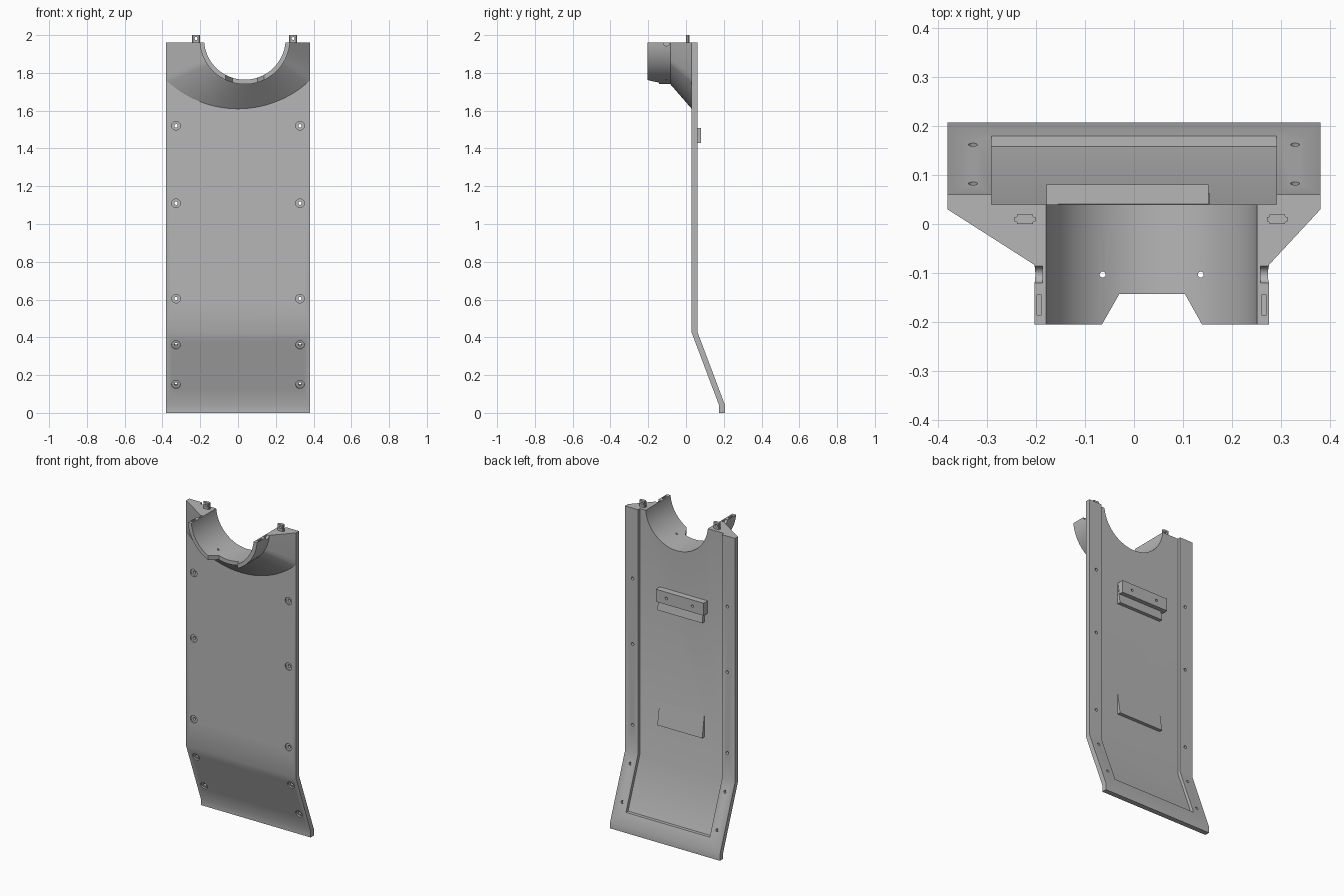
import bpy, bmesh
from math import sin, cos, radians, pi, atan2
from mathutils import Matrix, Vector

cube = bpy.data.objects.get("Cube")
if cube:
    bpy.data.objects.remove(cube, do_unlink=True)

GREY = (0.47, 0.47, 0.47, 1)
grey = bpy.data.materials.new("plain grey")
grey.use_nodes = True
grey.diffuse_color = GREY
grey.node_tree.nodes["Principled BSDF"].inputs["Base Color"].default_value = GREY


def finish(name, bm):
    bmesh.ops.recalc_face_normals(bm, faces=bm.faces)
    me = bpy.data.meshes.new(name)
    bm.to_mesh(me)
    bm.free()
    me.materials.append(grey)
    ob = bpy.data.objects.new(name, me)
    bpy.context.collection.objects.link(ob)
    return ob


def loft(name, rings):
    bm = bmesh.new()
    loops = [[bm.verts.new(p) for p in r] for r in rings]
    n = len(loops[0])
    for a, b in zip(loops, loops[1:]):
        for i in range(n):
            bm.faces.new((a[i], a[(i + 1) % n], b[(i + 1) % n], b[i]))
    bm.faces.new(loops[0])
    bm.faces.new(loops[-1])
    return finish(name, bm)


def side_prism(name, profile, x0, x1):
    return loft(name, [[(x, y, z) for y, z in profile] for x in (x0, x1)])


def add_box(bm, x0, x1, y0, y1, z0, z1):
    m = Matrix.Translation(((x0 + x1) / 2, (y0 + y1) / 2, (z0 + z1) / 2))
    bmesh.ops.create_cube(bm, size=1, matrix=m @ Matrix.Diagonal((x1 - x0, y1 - y0, z1 - z0, 1)))


def add_rod(bm, centre, direction, r, length, seg=24):
    rot = Vector(direction).to_track_quat('Z', 'Y').to_matrix().to_4x4()
    bmesh.ops.create_cone(bm, cap_ends=True, segments=seg, radius1=r, radius2=r, depth=length,
                          matrix=Matrix.Translation(centre) @ rot)


def cut(target, cutter):
    cutter.hide_render = True
    mod = target.modifiers.new("cut", 'BOOLEAN')
    mod.operation, mod.solver, mod.object = 'DIFFERENCE', 'EXACT', cutter
    bpy.context.view_layer.objects.active = target
    bpy.ops.object.modifier_apply(modifier=mod.name)
    bpy.data.objects.remove(cutter, do_unlink=True)


def smooth(ob):
    bpy.ops.object.select_all(action='DESELECT')
    ob.select_set(True)
    bpy.context.view_layer.objects.active = ob
    bpy.ops.object.shade_smooth_by_angle(angle=radians(25))


HALF, TOP, FRONT = 0.38, 1.96, 0.03
CX, CZ, R_IN, R_OUT = 0.036, 1.98, 0.216, 0.24


def bore():
    bm = bmesh.new()
    add_rod(bm, (CX, 0, CZ), (0, 1, 0), R_IN, 0.8, 96)
    return finish("bore_cutter", bm)


# Bent back plate with the shallow channel in its rear
plate = side_prism("back_plate", [(FRONT, TOP), (FRONT, 0.425), (0.175, 0.04), (0.175, 0),
                                  (0.207, 0), (0.207, 0.04), (0.06, 0.43), (0.06, TOP)], -HALF, HALF)
cut(plate, side_prism("channel_cutter", [(0.04, 2.1), (0.04, 0.427), (0.158, 0.113),
                                         (0.3, 0.113), (0.3, 2.1)], -0.29, 0.29))
cut(plate, bore())

# Counterbored screw holes down both rims, square to the surface
for radius, length in ((0.023, 0.016), (0.009, 0.2)):
    bm = bmesh.new()
    for z in (1.52, 1.11, 0.605, 0.36, 0.15):
        bent = z < 0.425
        y = FRONT + (0.425 - z) * 0.377 if bent else FRONT
        axis = (0, 1, 0.377) if bent else (0, 1, 0)
        for x in (-0.328, 0.328):
            add_rod(bm, (x, y, z), axis, radius, length)
    cut(plate, finish("screw_cutter", bm))
smooth(plate)

# Half-round spout flaring into the plate
SIDE, ARC = 6, 48
flare_r, flare_z = 0.556, 2.166
half_angle = atan2(HALF, flare_z - 1.76)
start = radians(184.8)
corner = radians(212)
tube, base = [], []
for i in range(SIDE):
    t = i / SIDE
    tube.append(start + (corner - start) * t)
    base.append((-HALF, TOP + (1.76 - TOP) * t))
for i in range(ARC + 1):
    t = i / ARC
    tube.append(corner + (3 * pi - 2 * corner) * t)
    a = half_angle * (2 * t - 1)
    base.append((flare_r * sin(a), flare_z - flare_r * cos(a)))
for i in range(SIDE):
    t = 1 - (i + 1) / SIDE
    tube.append(3 * pi - start - (corner - start) * t)
    base.append((HALF, TOP + (1.76 - TOP) * t))
circle = [(CX + R_OUT * cos(a), CZ + R_OUT * sin(a)) for a in tube]
spout = loft("flared_spout", [[(x, -0.205, z) for x, z in circle],
                              [(x, -0.083, z) for x, z in circle],
                              [(x, FRONT, z) for x, z in base]])
cut(spout, bore())

# Tapered notch in the lip
notch = [(-0.074, -0.22), (-0.03, -0.143), (0.104, -0.143), (0.147, -0.22)]
cut(spout, loft("notch_cutter", [[(x, y, z) for x, y in notch] for z in (1.6, 1.87)]))

# Drain holes, cross grooves and slots in the spout
bm = bmesh.new()
for s in (-1, 1):
    add_rod(bm, (CX + s * 0.1, -0.103, 1.78), (0, 0, 1), 0.006, 0.12)
    add_rod(bm, (CX + s * 0.237, -0.103, TOP), (1, 0, 0), 0.017, 0.03)
    mid = CX + s * 0.229
    add_box(bm, mid - 0.005, mid + 0.005, -0.185, -0.145, 1.94, 2.0)
cut(spout, finish("spout_detail_cutter", bm))
smooth(spout)

# Upright lugs with eyelets
for name, x in (("right_lug", -0.222), ("left_lug", 0.292)):
    bm = bmesh.new()
    add_box(bm, x - 0.021, x + 0.021, 0, 0.019, TOP - 0.01, 2.0)
    uprights = [e for e in bm.edges if abs(e.verts[0].co.z - e.verts[1].co.z) > 0.01]
    bmesh.ops.bevel(bm, geom=uprights, offset=0.005, segments=3, affect='EDGES')
    lug = finish(name, bm)
    bm = bmesh.new()
    add_rod(bm, (x, 0.01, 1.982), (0, 1, 0), 0.008, 0.1)
    cut(lug, finish("eyelet_cutter", bm))
    smooth(lug)

# Rear bracket with two screw holes
bm = bmesh.new()
add_box(bm, -0.178, 0.152, 0.039, 0.08, 1.43, 1.508)
bracket = finish("rear_bracket", bm)
bm = bmesh.new()
for x in (-0.1, 0.08):
    add_rod(bm, (x, 0.08, 1.469), (0, 1, 0), 0.008, 0.05)
cut(bracket, finish("bracket_cutter", bm))
smooth(bracket)

# Wedge ledges on the channel floor
for name, z in (("upper_wedge", 1.37), ("lower_wedge", 0.65)):
    side_prism(name, [(0.039, z), (0.062, z), (0.04, z + 0.14), (0.039, z + 0.14)], -0.155, 0.155)
